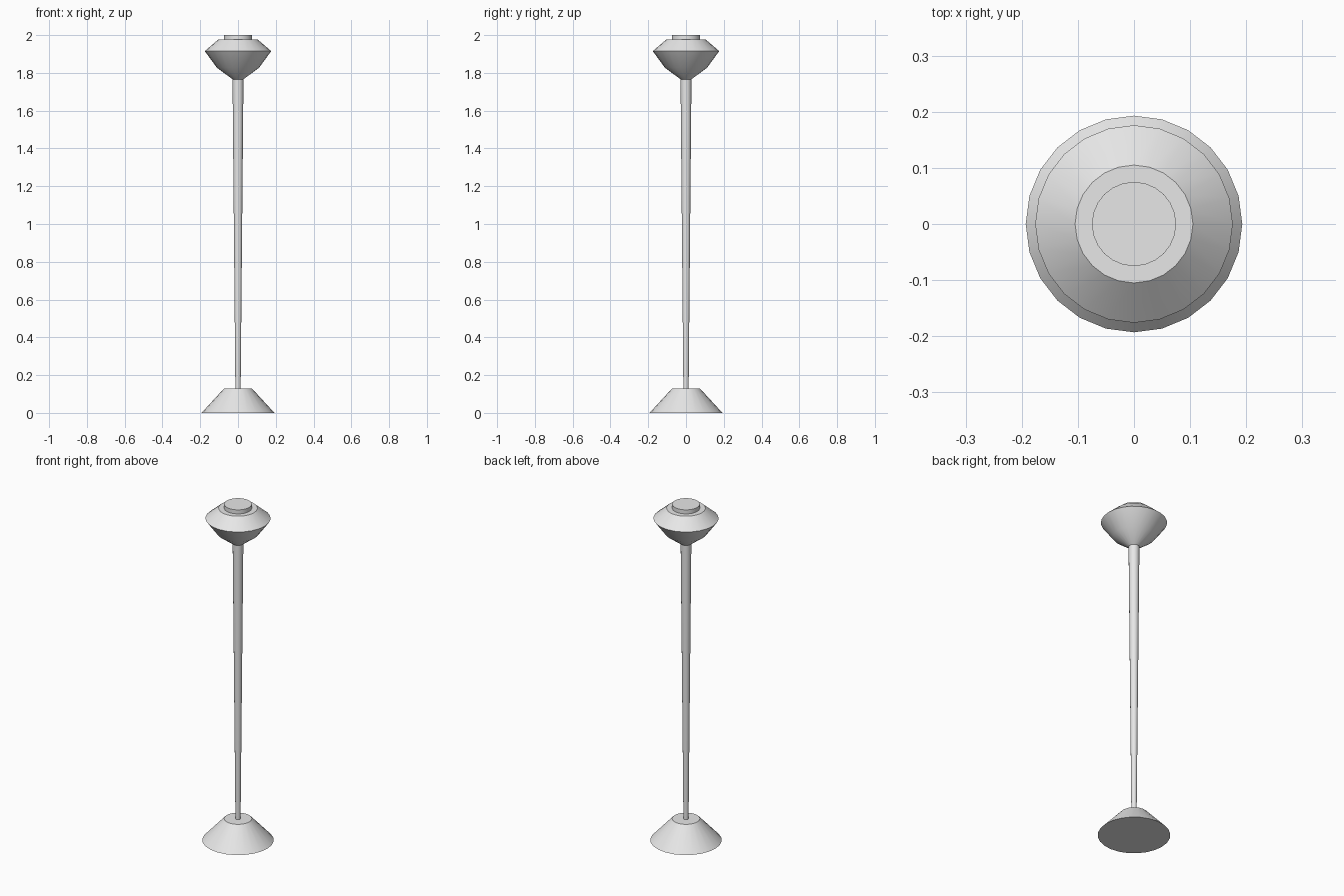
import bpy
import bmesh
import math

cube = bpy.data.objects.get("Cube")
if cube:
    bpy.data.objects.remove(cube, do_unlink=True)

SIDES = 24

grey = bpy.data.materials.new("light_grey")
grey.use_nodes = True
colour = (0.8, 0.8, 0.8, 1)
grey.diffuse_color = colour
grey.node_tree.nodes["Principled BSDF"].inputs["Base Color"].default_value = colour


def turned(name, profile):
    """Closed turned part from (radius, height) pairs, bottom to top."""
    bm = bmesh.new()
    rings = []
    for r, z in profile:
        angles = [2 * math.pi * i / SIDES for i in range(SIDES)]
        rings.append([bm.verts.new((r * math.cos(a), r * math.sin(a), z)) for a in angles])
    for low, high in zip(rings, rings[1:]):
        for i in range(SIDES):
            j = (i + 1) % SIDES
            bm.faces.new((low[i], low[j], high[j], high[i]))
    bm.faces.new(rings[0][::-1])
    bm.faces.new(rings[-1])
    mesh = bpy.data.meshes.new(name)
    bm.to_mesh(mesh)
    bm.free()
    mesh.materials.append(grey)
    obj = bpy.data.objects.new(name, mesh)
    bpy.context.collection.objects.link(obj)
    bpy.ops.object.select_all(action="DESELECT")
    obj.select_set(True)
    bpy.context.view_layer.objects.active = obj
    bpy.ops.object.shade_smooth_by_angle(angle=math.radians(30))
    return obj


# Conical foot
turned("base", [(0.193, 0), (0.075, 0.128)])

# Pole widening towards the top
turned("pole", [(0.014, 0.128), (0.029, 1.766)])

# Lamp head: bowl below the rim, sloping cover above it
turned("lamp_head", [(0.029, 1.766), (0.112, 1.828), (0.176, 1.915), (0.105, 1.976)])

# Round cap on the head
turned("cap", [(0.075, 1.976), (0.075, 2.0)])
